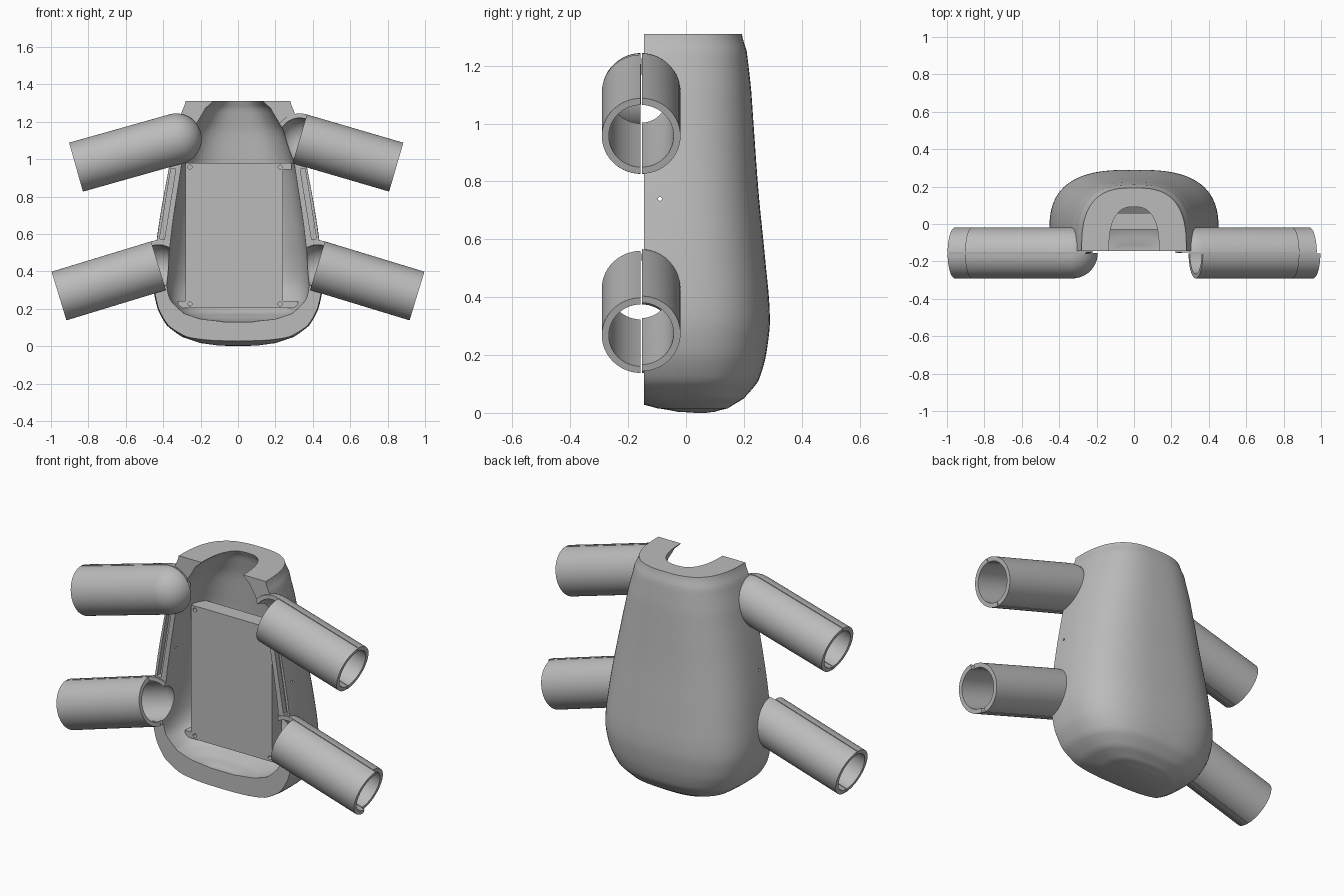
import bpy, bmesh, math
from mathutils import Matrix, Vector

if "Cube" in bpy.data.objects:
    bpy.data.objects.remove(bpy.data.objects["Cube"], do_unlink=True)

FRONT = -0.145
LIMB_Y = -0.155
R_OUT, R_IN = 0.136, 0.112

grey = bpy.data.materials.new("plain grey")
grey.use_nodes = True
grey.diffuse_color = (0.5, 0.5, 0.5, 1)
grey.node_tree.nodes["Principled BSDF"].inputs["Base Color"].default_value = (0.5, 0.5, 0.5, 1)


def make(name, bm):
    bmesh.ops.recalc_face_normals(bm, faces=bm.faces)
    mesh = bpy.data.meshes.new(name)
    bm.to_mesh(mesh)
    bm.free()
    mesh.materials.append(grey)
    ob = bpy.data.objects.new(name, mesh)
    bpy.context.collection.objects.link(ob)
    return ob


def select(ob):
    bpy.ops.object.select_all(action='DESELECT')
    ob.select_set(True)
    bpy.context.view_layer.objects.active = ob


def cut(ob, cutter):
    mod = ob.modifiers.new("cut", 'BOOLEAN')
    mod.operation, mod.solver, mod.object = 'DIFFERENCE', 'EXACT', cutter
    select(ob)
    bpy.ops.object.modifier_apply(modifier=mod.name)


def smooth(ob):
    select(ob)
    bpy.ops.object.shade_smooth_by_angle(angle=math.radians(35))


def box(name, lo, hi, turn=None):
    bm = bmesh.new()
    lo, hi = Vector(lo), Vector(hi)
    mat = Matrix.Translation((lo + hi) / 2) @ (turn or Matrix()) @ Matrix.Diagonal((*(hi - lo), 1))
    bmesh.ops.create_cube(bm, size=1, matrix=mat)
    return make(name, bm)


def rod(name, start, end, radius):
    bm = bmesh.new()
    start, end = Vector(start), Vector(end)
    d = end - start
    mat = Matrix.Translation((start + end) / 2) @ d.to_track_quat('Z', 'Y').to_matrix().to_4x4()
    bmesh.ops.create_cone(bm, cap_ends=True, segments=16, radius1=radius, radius2=radius,
                          depth=d.length, matrix=mat)
    return make(name, bm)


def loft(name, stations, power, steps=5, count=72):
    """Superellipse sections (z, half width, front y, back y), smoothly interpolated."""
    pts = [Vector(s) for s in stations]
    rows = []
    for i in range(len(pts) - 1):
        a, b = pts[i], pts[i + 1]
        ta = (b - pts[max(i - 1, 0)]) / 2
        tb = (pts[min(i + 2, len(pts) - 1)] - a) / 2
        for k in range(steps):
            t = k / steps
            p = a * (2*t**3 - 3*t*t + 1) + ta * (t**3 - 2*t*t + t)
            p += b * (3*t*t - 2*t**3) + tb * (t**3 - t*t)
            p[0] = a[0] + (b[0] - a[0]) * t
            rows.append(p)
    rows.append(pts[-1])
    bm = bmesh.new()
    rings = []
    for z, w, yf, yb in rows:
        ring = []
        for j in range(count):
            c, s = math.cos(math.tau * j / count), math.sin(math.tau * j / count)
            x = w * math.copysign(abs(c) ** (2 / power), c)
            y = (yf + yb) / 2 + (yb - yf) / 2 * math.copysign(abs(s) ** (2 / power), s)
            ring.append(bm.verts.new((x, y, z)))
        rings.append(ring)
    for r, q in zip(rings, rings[1:]):
        for j in range(count):
            k = (j + 1) % count
            bm.faces.new((r[j], r[k], q[k], q[j]))
    bm.faces.new(rings[0])
    bm.faces.new(rings[-1])
    return make(name, bm)


def lathe(name, profile, start, end, a0, a1, steps=28):
    """Sweep a closed (radius, distance) outline about the limb axis."""
    start, end = Vector(start), Vector(end)
    d = (end - start).normalized()
    up = Vector((0, 1, 0)).cross(d) * (1 if d.x > 0 else -1)
    if up.z < 0:
        up = -up
    bm = bmesh.new()
    rings = []
    for i in range(steps + 1):
        a = math.radians(a0 + (a1 - a0) * i / steps)
        radial = up * math.cos(a) + Vector((0, math.sin(a), 0))
        rings.append([bm.verts.new(start + radial * r + d * h) for r, h in profile])
    n = len(profile)
    for p, q in zip(rings, rings[1:]):
        for j in range(n):
            k = (j + 1) % n
            bm.faces.new((p[j], p[k], q[k], q[j]))
    if a1 - a0 < 359:
        bm.faces.new(rings[0])
        bm.faces.new(rings[-1])
    bmesh.ops.remove_doubles(bm, verts=bm.verts, dist=1e-5)
    bmesh.ops.dissolve_degenerate(bm, edges=bm.edges, dist=1e-6)
    return make(name, bm)


def arc(r, reverse=False):
    pts = [(r * math.sin(math.pi / 2 * i / 12), -r * math.cos(math.pi / 2 * i / 12)) for i in range(13)]
    return pts[::-1] if reverse else pts


def half_profile(length, domed):
    if domed:
        return arc(R_OUT) + [(R_OUT, length), (R_IN, length)] + arc(R_IN, True)
    return [(R_OUT, 0), (R_OUT, length), (R_IN, length), (R_IN, 0)]


# Rounded body shell and the hollow inside it
body = loft("body_shell", [
    (0.0, 0.04, 0.03, 0.07), (0.004, 0.11, -0.03, 0.10), (0.016, 0.2, -0.10, 0.145),
    (0.05, 0.30, -0.235, 0.20), (0.11, 0.38, -0.33, 0.25), (0.2, 0.43, -0.37, 0.277),
    (0.33, 0.453, -0.39, 0.29), (0.55, 0.437, -0.42, 0.272), (0.75, 0.407, -0.44, 0.252),
    (0.95, 0.37, -0.46, 0.237), (1.12, 0.335, -0.47, 0.225), (1.25, 0.302, -0.48, 0.21),
    (1.31, 0.28, -0.485, 0.193)], 2.8)
cavity = loft("cavity_cutter", [
    (0.13, 0.08, -0.17, -0.12), (0.145, 0.2, -0.24, -0.05), (0.175, 0.29, -0.32, 0.03),
    (0.25, 0.363, -0.42, 0.13), (0.35, 0.38, -0.48, 0.18), (0.55, 0.362, -0.47, 0.175),
    (0.97, 0.302, -0.44, 0.15), (1.15, 0.245, -0.42, 0.135), (1.27, 0.175, -0.4, 0.11),
    (1.33, 0.12, -0.38, 0.085)], 2.6)
front_block = box("front_cutter", (-1, -1, -0.5), (1, FRONT, 2))
cut(body, front_block)
cut(body, cavity)
cutters = [cavity, front_block]

# Sleeve limbs: split tubes whose back halves end in domes set into the body
for side, label in ((1, "left"), (-1, "right")):
    for part, s, e in (("arm", (0.33, 1.108), (0.846, 0.957)), ("leg", (0.425, 0.43), (0.957, 0.268))):
        start = Vector((side * s[0], LIMB_Y, s[1]))
        end = Vector((side * e[0], LIMB_Y, e[1]))
        if part == "arm" and side < 0:
            end.x -= 0.02
        length = (end - start).length
        r = (R_OUT + R_IN) / 2
        socket = lathe("socket_cutter", arc(r) + [(r, length), (0, length)], start, end, 0, 360, 48)
        cut(body, socket)
        cutters.append(socket)
        short = 0.02 if part == "leg" and side > 0 else 0
        back = lathe(f"{label}_{part}_back_half", half_profile(length - short, True), start, end, 1.2, 178.8)
        cut(back, cavity)
        smooth(back)
        capped = part == "arm" and side < 0
        smooth(lathe(f"{label}_{part}_front_half", half_profile(length, capped), start, end, 181.2, 358.8))

    # Long groove in the rim and a pin hole through the side wall
    tilt = Matrix.Rotation(-side * math.atan2(0.06, 0.37), 4, 'Y')
    x = side * 0.376
    groove = box("groove_cutter", (x - 0.013, FRONT - 0.03, 0.57), (x + 0.013, FRONT + 0.03, 0.95), tilt)
    hole = rod("hole_cutter", (side * 0.25, -0.09, 0.74), (side * 0.6, -0.09, 0.74), 0.007)
    for c in (groove, hole):
        cut(body, c)
        cutters.append(c)
smooth(body)

# Mounting plate with corner tabs and screw holes
plate = box("mounting_plate", (-0.28, -0.03, 0.205), (0.24, 0.06, 0.98))
for x in (-0.257, 0.225):
    for z in (0.225, 0.957):
        c = rod("screw_cutter", (x, -0.06, z), (x, 0.03, z), 0.011)
        cut(plate, c)
        cutters.append(c)
box("upper_tab", (0.24, -0.03, 0.945), (0.285, 0.06, 0.98))
box("lower_left_tab", (0.24, -0.03, 0.205), (0.32, 0.06, 0.24))
box("lower_right_tab", (-0.32, -0.03, 0.205), (-0.28, 0.06, 0.24))

for c in cutters:
    bpy.data.objects.remove(c, do_unlink=True)
